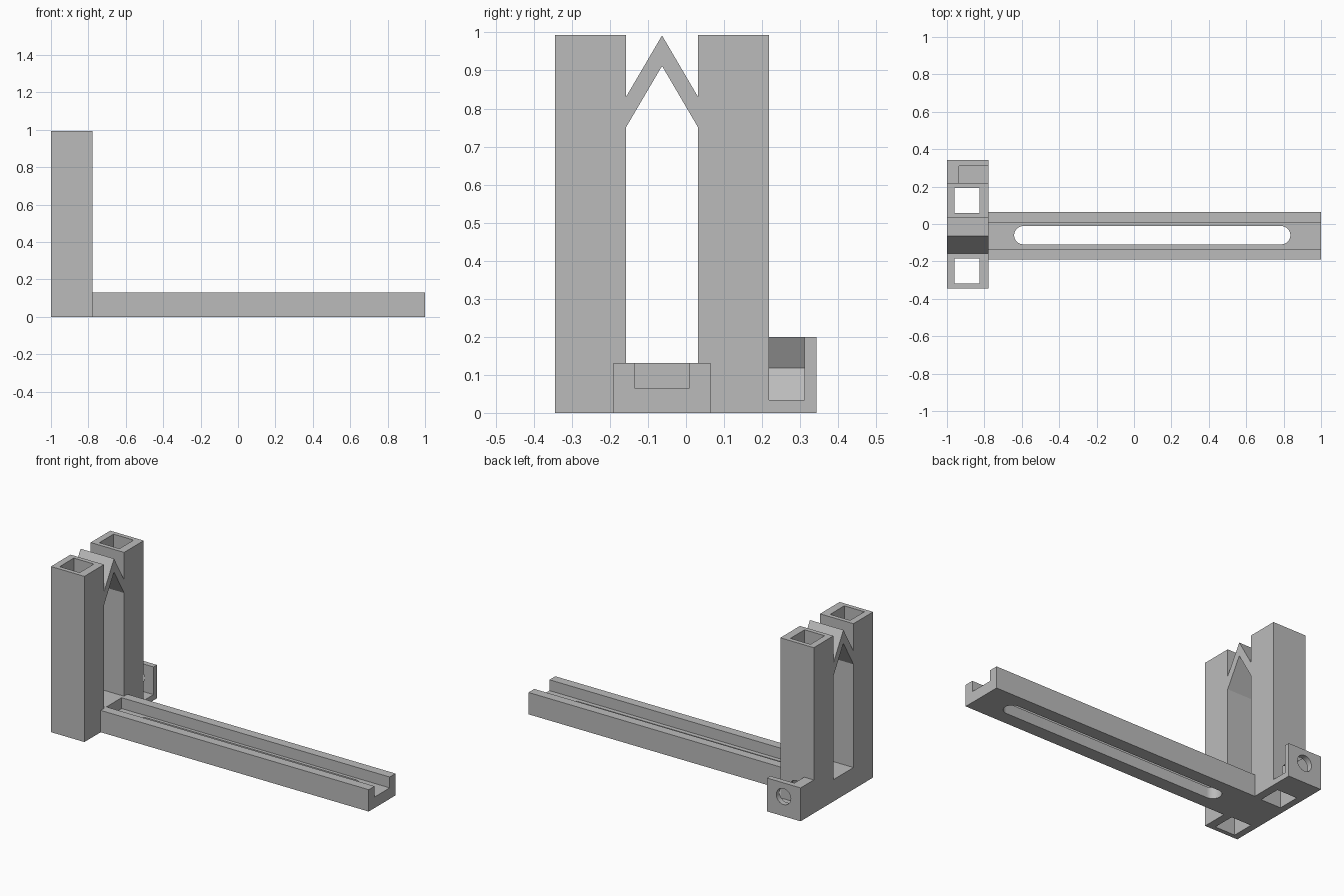
import bpy
import bmesh
import math
from mathutils import Vector

cube = bpy.data.objects.get("Cube")
if cube:
    bpy.data.objects.remove(cube, do_unlink=True)

grey = bpy.data.materials.new("plain grey")
grey.use_nodes = True
GREY = (0.5, 0.5, 0.5, 1.0)
grey.diffuse_color = GREY
grey.node_tree.nodes["Principled BSDF"].inputs["Base Color"].default_value = GREY


def prism(name, profile, axis, start, end):
    """Extrude a 2D profile along an axis; profile uses the other two axes in order."""
    def place(p, depth):
        co = list(p)
        co.insert("xyz".index(axis), depth)
        return Vector(co)
    bm = bmesh.new()
    face = bm.faces.new([bm.verts.new(place(p, start)) for p in profile])
    grown = bmesh.ops.extrude_face_region(bm, geom=[face])
    shift = place((0, 0), end - start)
    bmesh.ops.translate(bm, vec=shift,
                        verts=[v for v in grown["geom"] if isinstance(v, bmesh.types.BMVert)])
    bmesh.ops.recalc_face_normals(bm, faces=bm.faces[:])
    mesh = bpy.data.meshes.new(name)
    bm.to_mesh(mesh)
    bm.free()
    mesh.materials.append(grey)
    obj = bpy.data.objects.new(name, mesh)
    bpy.context.collection.objects.link(obj)
    return obj


def rect(a0, a1, b0, b1):
    return [(a0, b0), (a1, b0), (a1, b1), (a0, b1)]


def stadium(x0, x1, y, r, steps=16):
    """Outline with round ends; x0 == x1 centres give a circle."""
    pts = []
    for cx, turn in ((x1, -math.pi / 2), (x0, math.pi / 2)):
        count = steps + 1 if x0 != x1 else steps
        for i in range(count):
            a = turn + math.pi * i / steps
            pts.append((cx + r * math.cos(a), y + r * math.sin(a)))
    return pts


def cut(obj, cutter):
    cutter.hide_render = True
    mod = obj.modifiers.new("cut", 'BOOLEAN')
    mod.operation = 'DIFFERENCE'
    mod.solver = 'EXACT'
    mod.object = cutter
    bpy.context.view_layer.objects.active = obj
    bpy.ops.object.modifier_apply(modifier=mod.name)
    bpy.data.objects.remove(cutter, do_unlink=True)


LEFT, FACE = -1.0, -0.778        # tower extent along x
MID = -0.063                     # centre line of tower and rail
HALF, GAP = 0.281, 0.095         # tower half width, half gap between posts
TOP, BASE = 0.993, 0.131

# Twin post tower with a chevron bridge
tower = prism("tower", rect(MID - HALF, MID + HALF, 0, TOP), "x", LEFT, FACE)
opening = [(MID - GAP, BASE), (MID + GAP, BASE), (MID + GAP, 0.75),
           (MID, 0.912), (MID - GAP, 0.75)]
cut(tower, prism("opening_cutter", opening, "x", LEFT - 0.1, FACE + 0.1))
notch = [(MID - GAP, 0.83), (MID, TOP - 0.001), (MID + GAP, 0.83),
         (MID + GAP, 1.1), (MID - GAP, 1.1)]
cut(tower, prism("notch_cutter", notch, "x", LEFT - 0.1, FACE + 0.1))

# Square sockets running through both posts
for side in (-1, 1):
    y = MID + side * (HALF + GAP) / 2
    cut(tower, prism("socket_cutter", rect(-0.96, -0.827, y - 0.067, y + 0.067),
                     "z", -0.1, 1.1))

# Clamp bracket with a hexagonal nut pocket open to the side and top
BOLT_X, BOLT_Z, NUT = -0.887, 0.118, 0.097
bracket = prism("clamp_bracket", rect(LEFT, FACE, 0, 0.2), "y", MID + HALF, 0.343)
flat = NUT * math.sin(math.pi / 3)
pocket = [(BOLT_X - NUT, BOLT_Z), (BOLT_X - NUT / 2, BOLT_Z - flat),
          (FACE + 0.1, BOLT_Z - flat), (FACE + 0.1, BOLT_Z + flat),
          (BOLT_X - NUT / 2, BOLT_Z + flat)]
cut(bracket, prism("pocket_cutter", pocket, "y", 0.15, 0.311))

# Bolt hole through the bracket wall and into the post socket
for part in (bracket, tower):
    cut(part, prism("bolt_cutter", stadium(BOLT_X, BOLT_X, BOLT_Z, 0.048),
                    "y", 0.13, 0.4))

# Channel rail with a long round-ended slot
W, G = 0.127, 0.072
channel = [(MID - W, 0), (MID + W, 0), (MID + W, BASE), (MID + G, BASE),
           (MID + G, 0.066), (MID - G, 0.066), (MID - G, BASE), (MID - W, BASE)]
rail = prism("channel_rail", channel, "x", FACE, 1.0)
cut(rail, prism("slot_cutter", stadium(-0.592, 0.787, MID + 0.003, 0.049),
                "z", -0.1, 0.3))

# Smooth the round holes while keeping hard edges
bpy.ops.object.select_all(action='DESELECT')
for part in (tower, bracket, rail):
    part.select_set(True)
bpy.context.view_layer.objects.active = tower
bpy.ops.object.shade_smooth_by_angle(angle=math.radians(30))
